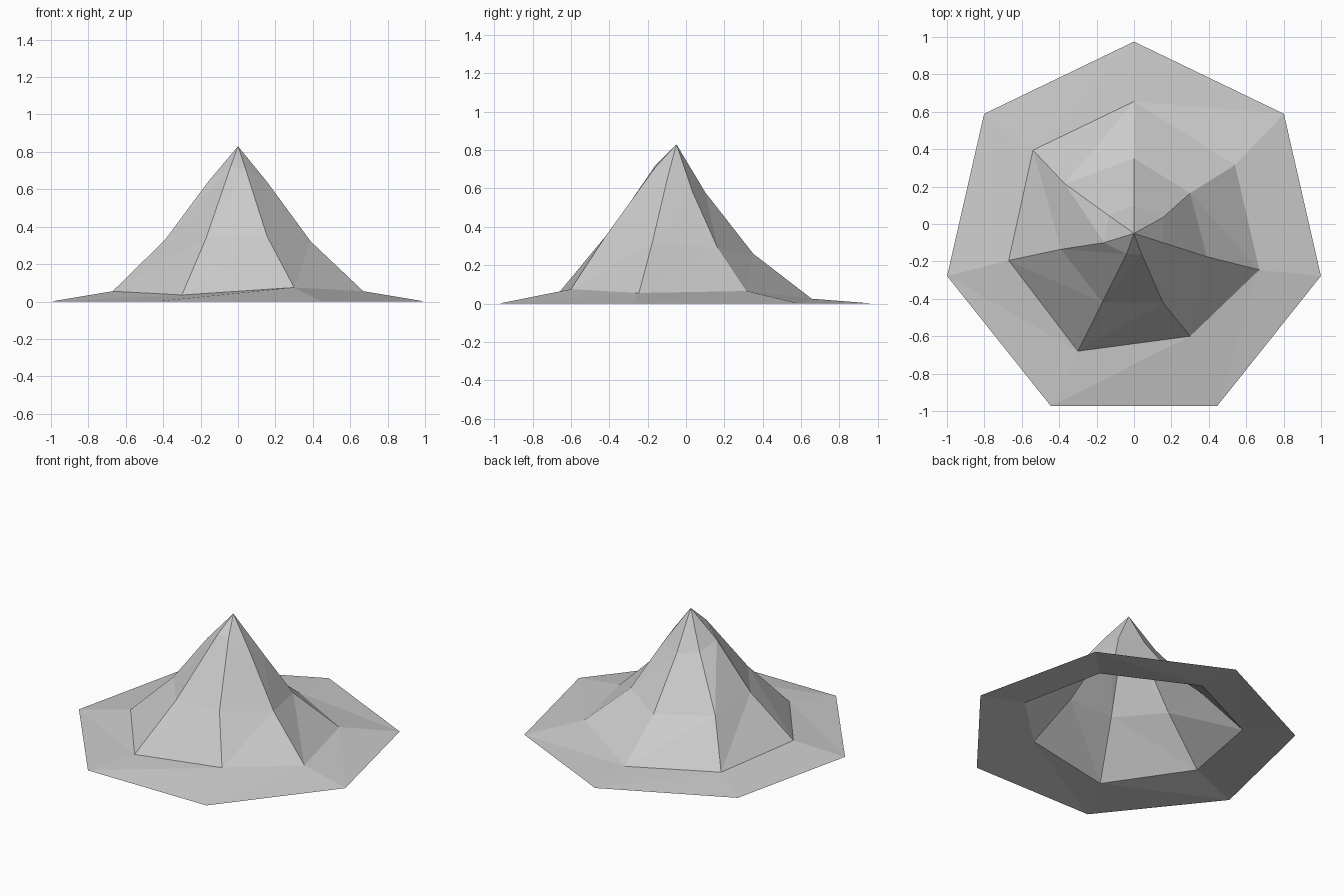
import bpy
import bmesh
from math import cos, sin, tau

SIDES = 7
PEAK_Y = -0.05
PEAK_Z = 0.83

default_cube = bpy.data.objects.get("Cube")
if default_cube:
    bpy.data.objects.remove(default_cube, do_unlink=True)

# One plain stone colour
stone = bpy.data.materials.new("stone grey")
stone.use_nodes = True
stone_colour = (0.6, 0.6, 0.6, 1.0)
stone.diffuse_color = stone_colour
stone.node_tree.nodes["Principled BSDF"].inputs["Base Color"].default_value = stone_colour

# Foot of the hill: a regular heptagon, starting at the back and running counterclockwise
foot_radius = 1.025
foot_ring = []
for side in range(SIDES):
    angle = tau * (side / SIDES + 1 / 4)
    foot_ring.append((foot_radius * cos(angle), PEAK_Y + foot_radius * sin(angle), 0))

# Uneven contour rings of the hill, in the same order as the foot
skirt_ring = [(0, .655, .025), (-.54, .395, .03), (-.67, -.195, .055), (-.3, -.68, .035),
              (.3, -.6, .075), (.67, -.245, .055), (.54, .315, .065)]
slope_ring = [(0, .35, .26), (-.37, .215, .3), (-.39, -.135, .33), (-.17, -.42, .34),
              (.155, -.42, .35), (.39, -.175, .32), (.3, .165, .29)]
upper_ring = [(0, .1, .58), (-.135, .045, .6), (-.16, -.1, .64), (-.04, -.16, .72),
              (.04, -.16, .71), (.155, -.1, .64), (.155, .035, .58)]


def bridge(mesh_builder, lower, upper):
    """Join two contour rings with a band of flat triangles."""
    for side in range(SIDES):
        following = (side + 1) % SIDES
        mesh_builder.faces.new((lower[side], lower[following], upper[following]))
        mesh_builder.faces.new((lower[side], upper[following], upper[side]))


# Hollow hill shell, open underneath
builder = bmesh.new()
rings = [[builder.verts.new(point) for point in ring]
         for ring in (foot_ring, skirt_ring, slope_ring, upper_ring)]
for lower, upper in zip(rings, rings[1:]):
    bridge(builder, lower, upper)

# Pointed summit
summit = builder.verts.new((0, PEAK_Y, PEAK_Z))
top_ring = rings[-1]
for side in range(SIDES):
    builder.faces.new((top_ring[side], top_ring[(side + 1) % SIDES], summit))

hill_mesh = bpy.data.meshes.new("mountain")
builder.to_mesh(hill_mesh)
builder.free()
hill_mesh.materials.append(stone)
mountain = bpy.data.objects.new("mountain", hill_mesh)
bpy.context.collection.objects.link(mountain)
